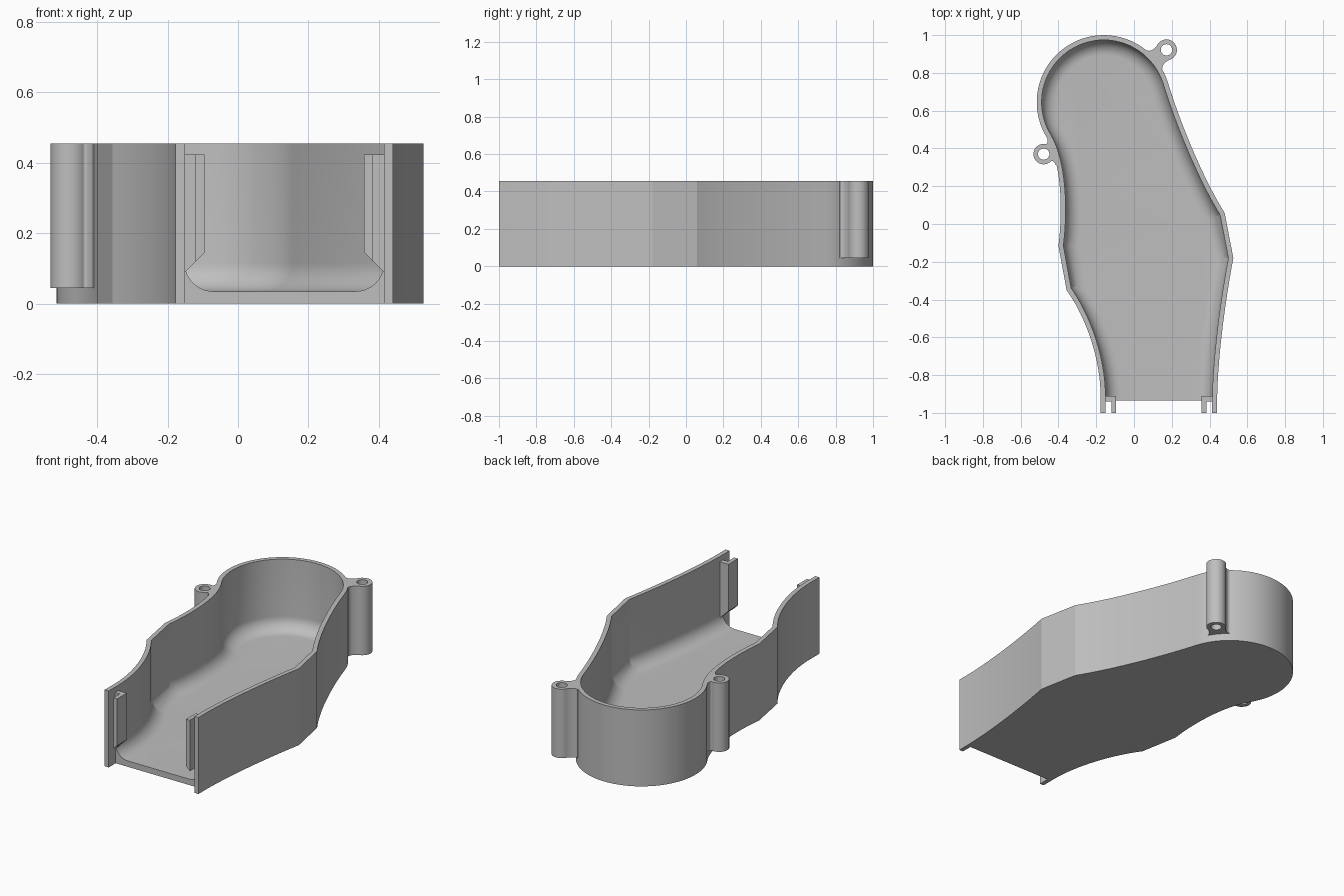
import bpy
import bmesh
from math import sin, cos, pi, radians, atan2
from mathutils import Vector

if "Cube" in bpy.data.objects:
    bpy.data.objects.remove(bpy.data.objects["Cube"], do_unlink=True)

HEIGHT, WALL, FLOOR, FILLET = 0.455, 0.026, 0.035, 0.08
FRONT, FLOOR_FRONT = -1.0, -0.935
CENTRE, RADIUS = Vector((-0.16, 0.645)), 0.355
MID_X = 0.1315          # middle of the front opening

grey = bpy.data.materials.new("grey plastic")
grey.use_nodes = True
grey.diffuse_color = (0.52, 0.52, 0.52, 1)
grey.node_tree.nodes["Principled BSDF"].inputs["Base Color"].default_value = grey.diffuse_color


def bezier(a, b, c, d, steps=16):
    a, b, c, d = map(Vector, (a, b, c, d))
    return [a * (1 - t) ** 3 + b * 3 * t * (1 - t) ** 2 + c * 3 * t * t * (1 - t) + d * t ** 3
            for t in (i / steps for i in range(steps + 1))]


def offset(path, dist):
    """Move an open clockwise path inwards, with mitred corners."""
    result = []
    for i, p in enumerate(path):
        before = (p - path[i - 1]).normalized() if i else None
        after = (path[i + 1] - p).normalized() if i < len(path) - 1 else None
        before, after = before or after, after or before
        n1 = Vector((before.y, -before.x))
        n2 = Vector((after.y, -after.x))
        result.append(p + (n1 + n2) * dist / (1 + n1.dot(n2)))
    return result


def make_object(name, bm):
    bmesh.ops.recalc_face_normals(bm, faces=bm.faces)
    mesh = bpy.data.meshes.new(name)
    bm.to_mesh(mesh)
    bm.free()
    mesh.materials.append(grey)
    obj = bpy.data.objects.new(name, mesh)
    bpy.context.collection.objects.link(obj)
    return obj


def loft(bm, rings):
    """Closed solid through a stack of equal rings."""
    rows = [[bm.verts.new(v) for v in ring] for ring in rings]
    count = len(rows[0])
    for low, high in zip(rows, rows[1:]):
        for i in range(count):
            j = (i + 1) % count
            bm.faces.new((low[i], low[j], high[j], high[i]))
    bm.faces.new(rows[0])
    bm.faces.new(rows[-1])


def at_height(points, z):
    return [(p[0], p[1], z) for p in points]


def prism(name, points, low, high):
    bm = bmesh.new()
    loft(bm, [at_height(points, low), at_height(points, high)])
    return make_object(name, bm)


def combine(target, other, operation):
    mod = target.modifiers.new("combine", 'BOOLEAN')
    mod.operation, mod.object, mod.solver = operation, other, 'EXACT'
    bpy.context.view_layer.objects.active = target
    bpy.ops.object.modifier_apply(modifier=mod.name)
    bpy.data.objects.remove(other, do_unlink=True)


def smooth(obj):
    bpy.ops.object.select_all(action='DESELECT')
    obj.select_set(True)
    bpy.context.view_layer.objects.active = obj
    bpy.ops.object.shade_smooth_by_angle(angle=radians(15))


# Outline of the housing, clockwise from the front right corner
def outline(front):
    path = [Vector((-0.177, front))]
    path += bezier((-0.177, -0.91), (-0.177, -0.72), (-0.25, -0.5), (-0.357, -0.35))
    path += bezier((-0.40, -0.115), (-0.375, 0.08), (-0.385, 0.33), (-0.463, 0.46))
    start = atan2(0.46 - CENTRE.y, -0.463 - CENTRE.x) + 2 * pi
    end = radians(17)
    steps = 40
    for i in range(1, steps):
        a = start + (end - start) * i / steps
        path.append(CENTRE + RADIUS * Vector((cos(a), sin(a))))
    path += bezier((0.179, 0.75), (0.24, 0.55), (0.36, 0.25), (0.48, 0.058))
    path += bezier((0.526, -0.18), (0.475, -0.45), (0.44, -0.75), (0.44, -0.95))
    path.append(Vector((0.44, front)))
    return path


housing = prism("housing", outline(FRONT), 0, HEIGHT)


# Screw lugs with flared necks
def lug_profile(pos, direction, radius, reach, half):
    u = Vector(direction).normalized()
    v = Vector((-u.y, u.x))
    a = radians(65)
    ring = [(radius * cos(a + (2 * pi - 2 * a) * i / 40), radius * sin(a + (2 * pi - 2 * a) * i / 40))
            for i in range(41)]
    flare = bezier(ring[0], (reach * 0.7, radius * 0.8), (reach * 0.9, radius * 0.9), (reach, half), 8)[1:]
    flare.append(Vector((reach + 0.02, half)))
    lower = [(p.x, -p.y) for p in flare]
    local = ring + lower + [tuple(p) for p in reversed(flare)]
    return [Vector(pos) + u * p[0] + v * p[1] for p in local]


lugs = [((-0.478, 0.37), (0.95, 0.3), 0.054, 0.045, 0.08),
        ((0.172, 0.922), (-0.332, -0.277), 0.055, 0.08, 0.062)]
for lug in lugs:
    combine(housing, prism("lug", lug_profile(*lug), 0.045, HEIGHT), 'UNION')

# Hollow with a rounded floor edge
cavity_path = outline(FRONT - 0.1)
rings = []
for i in range(11):
    a = pi / 2 * i / 10
    rings.append(at_height(offset(cavity_path, WALL + FILLET * (1 - sin(a))),
                           FLOOR + FILLET * (1 - cos(a))))
rings.append(at_height(offset(cavity_path, WALL), HEIGHT + 0.1))
bm = bmesh.new()
loft(bm, rings)
combine(housing, make_object("cavity", bm), 'DIFFERENCE')

# Screw holes
for (x, y), *_ in lugs:
    circle = [(x + 0.03 * cos(pi * i / 16), y + 0.03 * sin(pi * i / 16)) for i in range(32)]
    combine(housing, prism("hole", circle, -0.1, HEIGHT + 0.1), 'DIFFERENCE')

# Floor stops short of the wall ends
left, right = -0.177 + WALL, 0.44 - WALL
notch = [(left, FRONT - 0.1), (right, FRONT - 0.1), (right, FLOOR_FRONT), (left, FLOOR_FRONT)]
combine(housing, prism("notch", notch, -0.1, HEIGHT + 0.1), 'DIFFERENCE')
smooth(housing)

# Slotted rails inside the front ends of the walls, tapered at the foot
for name, mirror in (("right_rail", False), ("left_rail", True)):
    bm = bmesh.new()
    for x0, y0, y1 in ((-0.16, -0.94, -0.91), (-0.12, FRONT, -0.938)):
        x1 = -0.095
        profile = [(x0, 0.24 + x0), (x1, 0.24 + x1), (x1, 0.423), (x0, 0.423)]
        if mirror:
            profile = [(2 * MID_X - x, z) for x, z in profile]
        loft(bm, [[(x, y, z) for x, z in profile] for y in (y0, y1)])
    make_object(name, bm)
